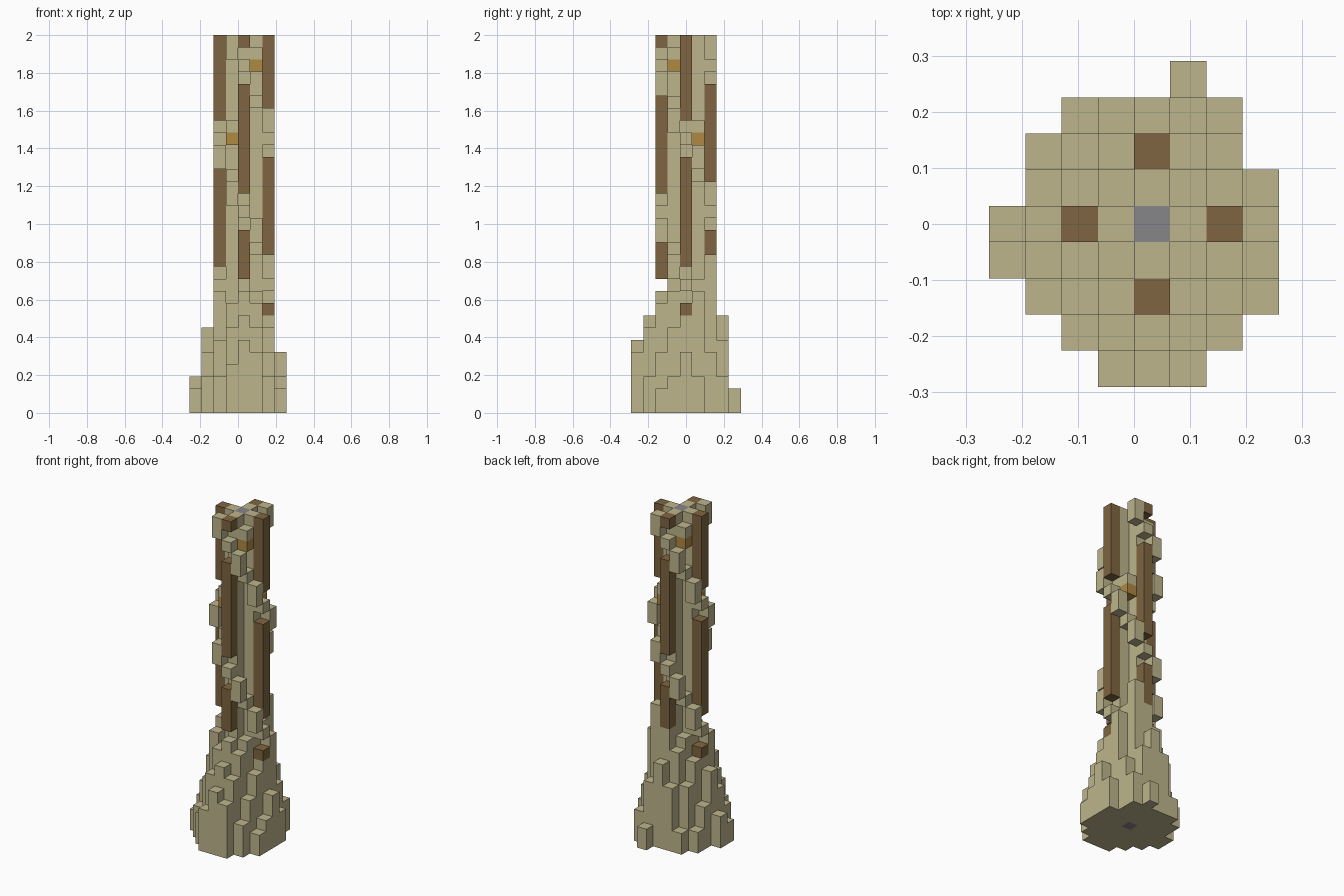
import bpy
import bmesh
from mathutils import Vector

cube = bpy.data.objects.get("Cube")
if cube:
    bpy.data.objects.remove(cube, do_unlink=True)

LEVELS = 31
UNIT = 2 / LEVELS
CENTRE = 4  # the core stands on cell (4, 4) of the floor plan


def material(name, colour):
    mat = bpy.data.materials.new(name)
    mat.use_nodes = True
    mat.diffuse_color = (*colour, 1)
    mat.node_tree.nodes["Principled BSDF"].inputs["Base Color"].default_value = (*colour, 1)
    return mat


tan = material("pale tan", (0.51, 0.46, 0.265))
brown = material("bark brown", (0.215, 0.13, 0.052))
orange = material("lamp orange", (0.43, 0.25, 0.055))
grey = material("core grey", (0.24, 0.24, 0.25))

# Every filled cell is owned by exactly one part
cells = {}


def fill(part, x, y, bottom, top):
    """Fill a column of cells from bottom up to, not including, top."""
    for z in range(max(bottom, 0), min(top, LEVELS)):
        cells.setdefault((x, y, z), part)


def turn(x, y, quarters):
    """Rotate a plan cell clockwise about the core."""
    dx, dy = x - CENTRE, y - CENTRE
    for _ in range(quarters):
        dx, dy = dy, -dx
    return CENTRE + dx, CENTRE + dy


# Core and the inner cross around it
fill("core", CENTRE, CENTRE, 0, LEVELS)
for q in range(4):
    fill("inner_trunk", *turn(4, 3, q), 0, LEVELS)

# Flared roots: column heights, front row first
ROOTS = [
    [0, 0, 0, 4, 6, 5, 0, 0],
    [0, 0, 3, 7, 8, 7, 3, 0],
    [0, 3, 6, 9, 10, 9, 5, 2],
    [2, 5, 9, 9, 10, 10, 7, 3],
    [3, 7, 8, 9, 9, 9, 8, 5],
    [0, 4, 8, 10, 9, 11, 8, 3],
    [0, 2, 6, 9, 11, 13, 5, 0],
    [0, 0, 2, 6, 8, 6, 3, 0],
    [0, 0, 0, 0, 0, 2, 0, 0],
]
for y, row in enumerate(ROOTS):
    for x, height in enumerate(row):
        fill("roots", x, y, 0, height)

# Bark strips on the four arms, broken where the steps pass through
for q in range(4):
    arm = turn(4, 2, q)
    if q % 2 == 0:
        strips = [(11, 15), (18, 27), (30, 31)]
    else:
        strips = [(8, 9), (12, 21), (24, 31)]
    for bottom, top in strips:
        fill("bark_strips", *arm, bottom, top)

# Two winding flights of steps, climbing six levels per quarter turn
for flight in (0, 2):
    for k in range(-2, 4):
        q = (k + flight) % 4
        base = 16 + 6 * k
        for (x, y), rise, thick in [((4, 2), 0, 1), ((3, 2), 1, 2),
                                    ((3, 3), 3, 1), ((2, 3), 4, 2)]:
            if base + rise >= 8:
                fill("winding_steps", *turn(x, y, q), base + rise, base + rise + thick)

# Lamps in the corners, each under a small cap
for q in range(4):
    corner = turn(3, 3, q)
    level = 22 + 6 * (q % 2)
    fill("lamps", *corner, level, level + 1)
    fill("lamp_caps", *corner, level + 1, level + 2)

# Outward face of a cell for each axis and sign
def cell_face(cell, axis, sign):
    u, v = (axis + 1) % 3, (axis + 2) % 3
    loop = [(0, 0), (1, 0), (1, 1), (0, 1)]
    if sign < 0:
        loop.reverse()
    for a, b in loop:
        p = Vector(cell)
        p[axis] += sign > 0
        p[u] += a
        p[v] += b
        yield (p - Vector((CENTRE, CENTRE + 0.5, 0))) * UNIT


# Build each part from its exposed faces
COLOURS = {"core": grey, "inner_trunk": tan, "roots": tan, "bark_strips": brown,
           "winding_steps": tan, "lamps": orange, "lamp_caps": tan}
for part, mat in COLOURS.items():
    bm = bmesh.new()
    for cell, owner in cells.items():
        if owner != part:
            continue
        for axis in range(3):
            for sign in (-1, 1):
                beside = list(cell)
                beside[axis] += sign
                if tuple(beside) not in cells:
                    bm.faces.new([bm.verts.new(p) for p in cell_face(cell, axis, sign)])
    bmesh.ops.remove_doubles(bm, verts=bm.verts, dist=UNIT / 100)
    mesh = bpy.data.meshes.new(part)
    bm.to_mesh(mesh)
    bm.free()
    mesh.materials.append(mat)
    bpy.context.scene.collection.objects.link(bpy.data.objects.new(part, mesh))
